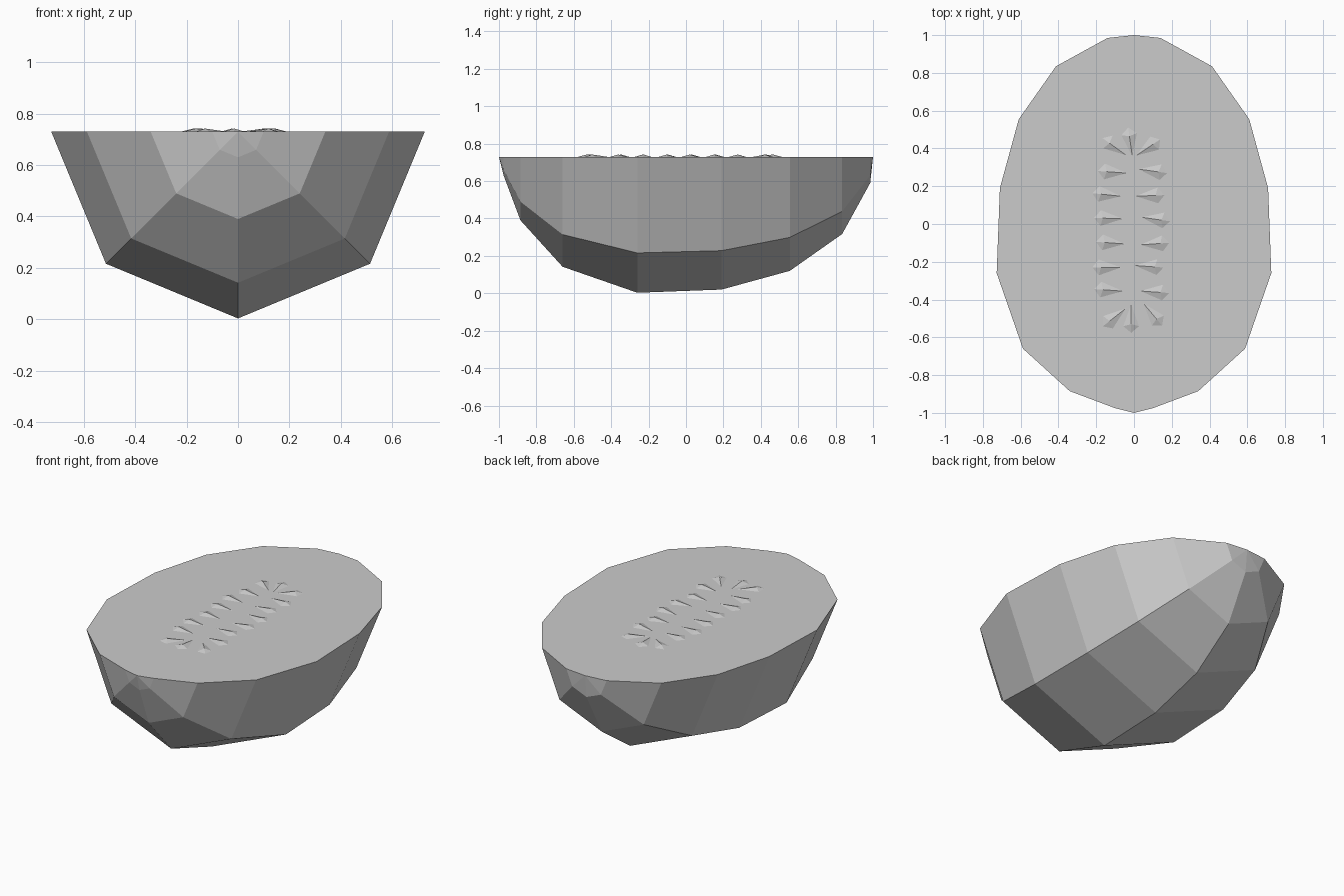
import bpy, bmesh
from math import sin, cos, pi, radians

if "Cube" in bpy.data.objects:
    bpy.data.objects.remove(bpy.data.objects["Cube"])

TOP = 0.73


def make_object(name, bm):
    bmesh.ops.recalc_face_normals(bm, faces=bm.faces)
    mesh = bpy.data.meshes.new(name)
    bm.to_mesh(mesh)
    bm.free()
    obj = bpy.data.objects.new(name, mesh)
    bpy.context.collection.objects.link(obj)
    return obj


# Halved fruit: (y, radius) profile swept through half an octagon
profile = [(-0.975, 0.10), (-0.885, 0.34), (-0.66, 0.588), (-0.26, 0.727), (0.19, 0.71),
           (0.555, 0.61), (0.835, 0.413), (0.985, 0.14)]
bm = bmesh.new()
rings = [[bm.verts.new((r * cos(k * pi / 4), y, TOP - r * sin(k * pi / 4))) for k in range(5)]
         for y, r in profile]
front_tip = bm.verts.new((0, -1, TOP))
back_tip = bm.verts.new((0, 1, TOP))
for a, b in zip(rings, rings[1:]):
    for k in range(4):
        bm.faces.new((a[k], a[k + 1], b[k + 1], b[k]))
for ring, tip in ((rings[0], front_tip), (rings[-1], back_tip)):
    for k in range(4):
        bm.faces.new((ring[k], ring[k + 1], tip))
# Flat cut face
bm.faces.new([front_tip] + [r[0] for r in rings] + [back_tip] + [r[4] for r in reversed(rings)])
make_object("fruit_half", bm)

# Seeds: shallow teardrop pyramids, (centre x, centre y, outward direction in degrees)
seeds = [
    (-0.115, 0.275, 176), (-0.145, 0.155, 174), (-0.135, 0.03, 178), (-0.125, -0.10, 176),
    (-0.145, -0.23, 180), (-0.135, -0.35, 176), (-0.105, 0.41, 144), (-0.105, -0.495, 218),
    (0.10, 0.28, -8), (0.085, 0.15, 2), (0.115, 0.025, -8), (0.11, -0.105, 4),
    (0.08, -0.225, -4), (0.11, -0.36, -4), (0.075, 0.405, 34), (0.10, -0.48, -50),
    (-0.02, 0.435, 98), (-0.015, -0.50, 270),
]
outline = [(0.08, 0.0), (0.042, 0.045), (-0.085, 0.0), (0.042, -0.045)]
bm = bmesh.new()
for x, y, deg in seeds:
    c, s = cos(radians(deg)), sin(radians(deg))

    def vert(u, v, z):
        return bm.verts.new((x + u * c - v * s, y + u * s + v * c, z))

    base = [vert(u, v, TOP - 0.001) for u, v in outline]
    apex = vert(0.03, 0, TOP + 0.012)
    for i in range(4):
        bm.faces.new((base[i], base[(i + 1) % 4], apex))
    bm.faces.new(base[::-1])
make_object("seeds", bm)
